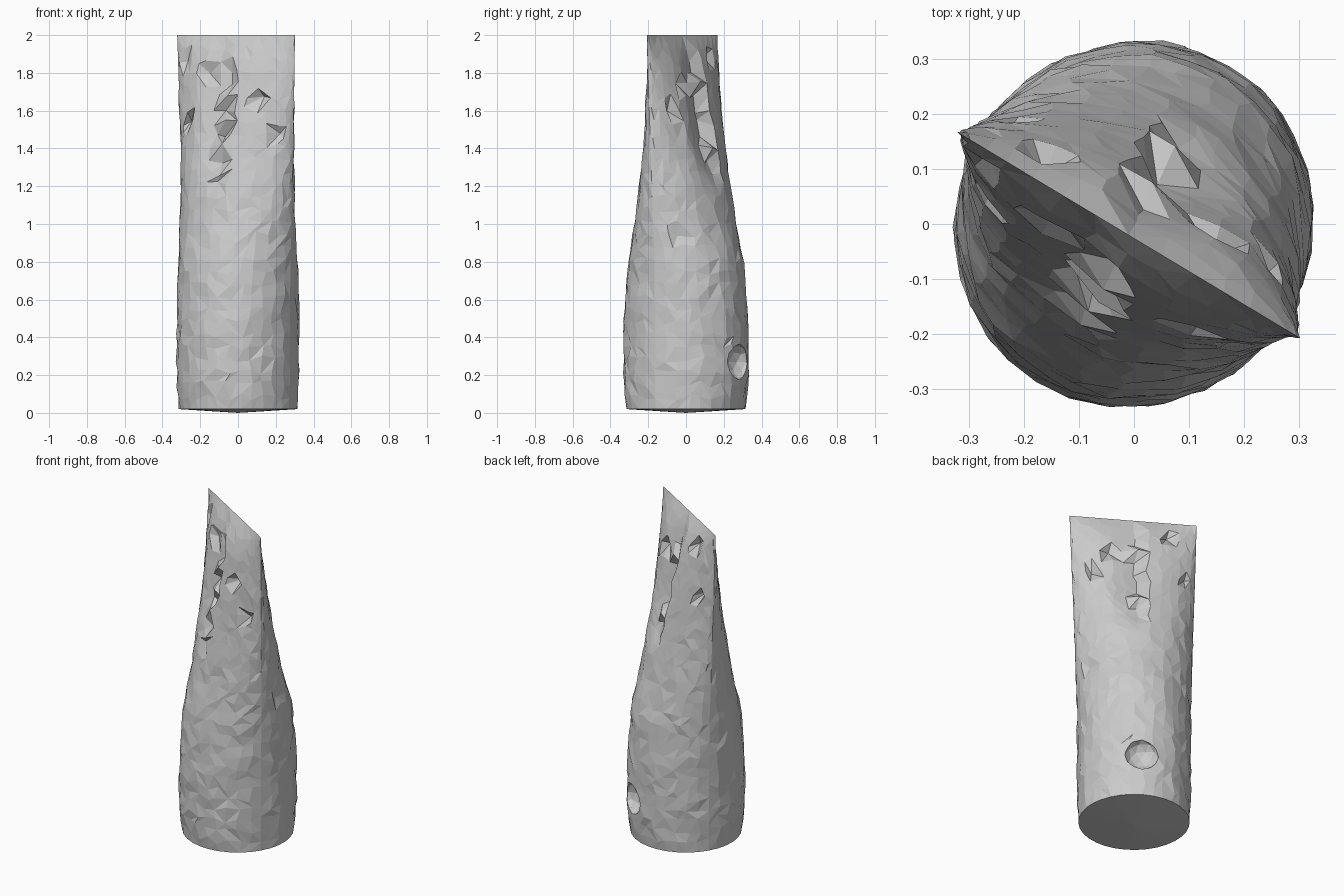
import bpy, bmesh, math, random
from mathutils import Vector

if "Cube" in bpy.data.objects:
    bpy.data.objects.remove(bpy.data.objects["Cube"])

random.seed(4)
SEG, RINGS = 32, 30
U = Vector((0.857, -0.515, 0))     # direction of the pinched top seam
V = Vector((0.515, 0.857, 0))      # across the seam

# Profile: height, half width along seam, half thickness across seam
PROFILE = [(0.02, .315, .315), (0.2, .322, .335), (0.5, .32, .332), (0.8, .325, .305),
           (1.0, .333, .25), (1.2, .338, .212), (1.4, .345, .17), (1.6, .352, .132),
           (1.8, .358, .09), (1.9, .361, .058), (2.0, .364, 0.0)]
# Crumple dents: ring, segment, depth
DENTS = [(25, 27, .05), (22, 29, .04), (23, 20, .05), (28, 19, .05), (27, 22, .04),
         (24, 4, .04), (24, 13, .05), (28, 11, .04), (26, 6, .04), (14, 3, .03)]


def section(z):
    for (z0, a0, b0), (z1, a1, b1) in zip(PROFILE, PROFILE[1:]):
        if z <= z1 + 1e-6:
            f = max(0, (z - z0) / (z1 - z0))
            return a0 + (a1 - a0) * f, b0 + (b1 - b0) * f
    return PROFILE[-1][1:]


def wall_point(i, j):
    """Point on the crumpled wall: ring i, segment j."""
    z = 0.02 + 1.98 * i / RINGS
    t = 2 * math.pi * j / SEG
    corner = j % (SEG // 2) == 0
    inner = 0 < i < RINGS
    if inner:
        z += random.uniform(-.02, .02)
        if not corner:
            t += random.uniform(-.055, .055)
    a, b = section(z)
    side = 1 if math.sin(t) >= 0 else -1
    # Lengthwise fold on each broad side, sharp on one edge
    w = math.cos(t) * side
    fold = 0
    if j % (SEG // 2) and -.02 < w < .5:
        fold = .45 * (1 - w / .5) * min(1, max(0, (z - 1.15) / .35))
    # Section sharpens from round to a lens toward the top
    p = 1 + .3 * min(1, max(0, (z - .6) / .8))
    r = 1 + (random.uniform(-.016, .016) if inner and not corner else 0)
    v = side * b * abs(math.sin(t)) ** p * (1 - fold) * r
    for di, dj, depth in DENTS:
        if (di, dj) == (i, j):
            v -= side * min(depth, abs(v) * .8)
    c = Vector((-.01, -.02, 0)) * max(0, z - .8) / 1.2
    return c + U * a * math.cos(t) * r + V * v + Vector((0, 0, z))


# Pinched tube wall, closed into a straight seam at the top
bm = bmesh.new()
rings = [[bm.verts.new(wall_point(i, j)) for j in range(SEG)] for i in range(RINGS + 1)]
for i in range(RINGS):
    for j in range(SEG):
        k = (j + 1) % SEG
        q = (rings[i][j], rings[i][k], rings[i + 1][k], rings[i + 1][j])
        if random.random() < .5:
            bm.faces.new((q[0], q[1], q[2]))
            bm.faces.new((q[0], q[2], q[3]))
        else:
            bm.faces.new((q[0], q[1], q[3]))
            bm.faces.new((q[1], q[2], q[3]))

# Slightly uneven base
base = bm.verts.new((0, 0, 0))
for j in range(SEG):
    bm.faces.new((rings[0][(j + 1) % SEG], rings[0][j], base))
bmesh.ops.remove_doubles(bm, verts=rings[RINGS], dist=.0005)
bmesh.ops.recalc_face_normals(bm, faces=bm.faces)
mesh = bpy.data.meshes.new("pinched_tube")
bm.to_mesh(mesh)
bm.free()
tube = bpy.data.objects.new("pinched_tube", mesh)
bpy.context.collection.objects.link(tube)

# Small hollow near the foot at the back
bpy.ops.mesh.primitive_ico_sphere_add(subdivisions=2, radius=1, location=(.18, .285, .27))
cutter = bpy.context.object
cutter.name = "hollow_cutter"
cutter.scale = (.1, .07, .095)
cutter.rotation_euler = (0, 0, -.57)
cutter.hide_render = True
cutter.hide_set(True)
cut = tube.modifiers.new("hollow", 'BOOLEAN')
cut.operation = 'DIFFERENCE'
cut.solver = 'EXACT'
cut.object = cutter
